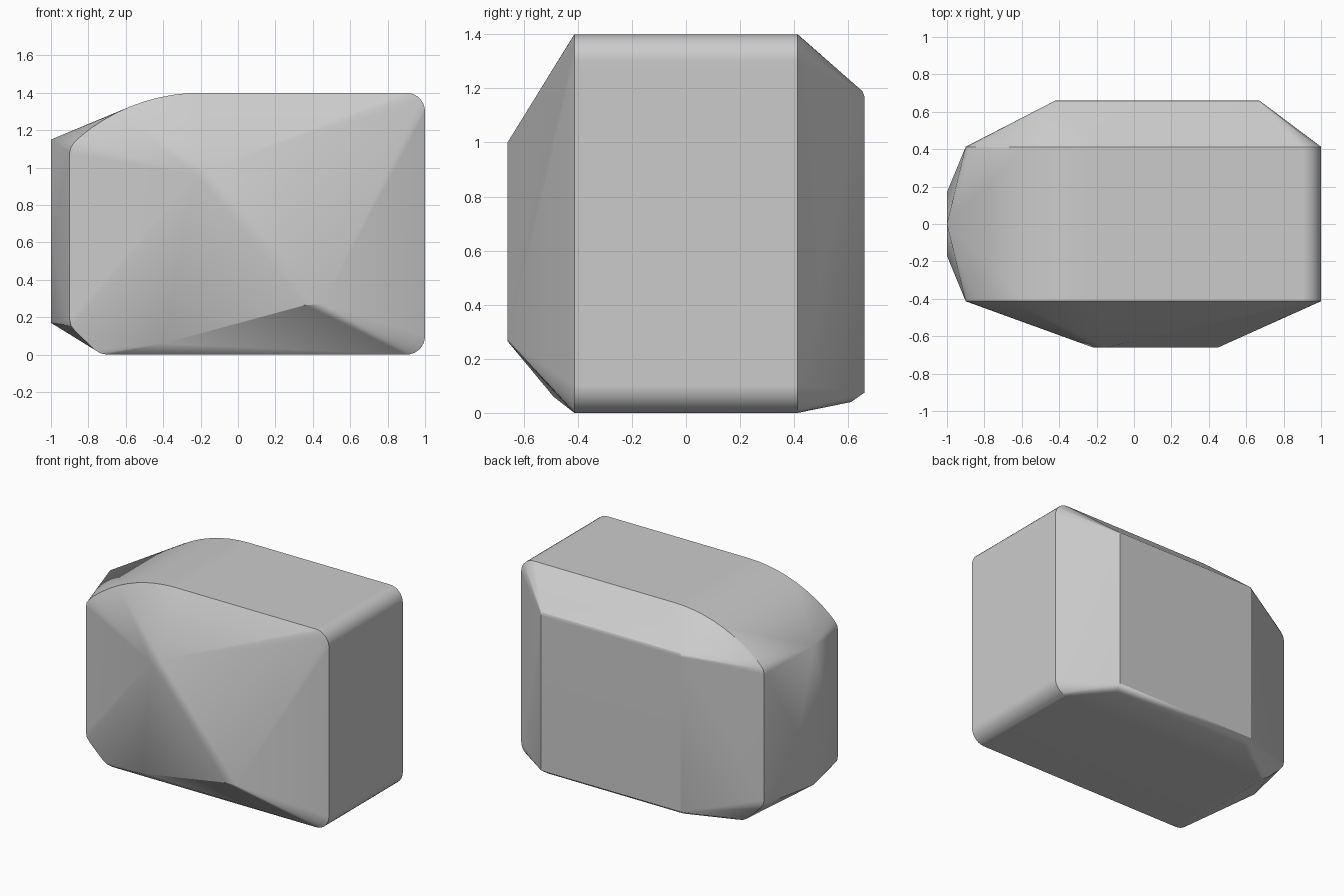
import bpy, bmesh
from math import sin, cos, pi, radians

cube = bpy.data.objects.get("Cube")
if cube:
    bpy.data.objects.remove(cube, do_unlink=True)

HALF = 0.413    # half depth of the main slab
DEPTH = 0.66    # half depth including front and back facets


def arc(cx, cz, r, start, end, steps):
    """Points on a circular arc, angles in degrees."""
    angles = [radians(start + (end - start) * i / steps) for i in range(steps + 1)]
    return [(cx + r * cos(a), cz + r * sin(a)) for a in angles]


# Rounded slab outline
outline = arc(0.9, 0.1, 0.1, -90, 0, 7)
outline += arc(0.9, 1.3, 0.1, 0, 90, 7)
outline += arc(-0.2, 0.4, 1.0, 90, 130, 9)
outline += [(-0.875, 1.135), (-0.893, 1.11), (-0.9, 1.08)]
outline += [(-0.9, 0.19), (-0.893, 0.155), (-0.87, 0.125)]
outline += [(-0.765, 0.025), (-0.735, 0.007), (-0.7, 0.0)]
points = [(x, side * HALF, z) for side in (-1, 1) for x, z in outline]

# Slanted front ridge with blunt ends
points += [(x, -DEPTH, z) for x, z in
           [(-0.22, 0.96), (-0.15, 1.0), (0.36, 0.265), (0.45, 0.27)]]
points += [(-0.4, -0.49, 0.06)]

# Flat back panel with a chamfered lower edge
for x in (-0.42, 0.67):
    points += [(x, DEPTH, 0.075), (x, DEPTH, 1.17), (x, DEPTH - 0.008, 1.19)]
    points += [(x * 0.97, 0.61, 0.04)]

# Faceted point on the right-hand end
points += [(-1, 0, 1.15), (-1, 0, 0.17), (-1, -0.17, 0.6), (-1, 0.17, 0.6)]

# Wrap the points in a convex stone
bm = bmesh.new()
for p in points:
    bm.verts.new(p)
hull = bmesh.ops.convex_hull(bm, input=bm.verts[:])
loose = [v for v in bm.verts if not v.link_faces]
bmesh.ops.delete(bm, geom=loose, context='VERTS')
bmesh.ops.dissolve_limit(bm, angle_limit=radians(0.5),
                         verts=bm.verts[:], edges=bm.edges[:])
bmesh.ops.recalc_face_normals(bm, faces=bm.faces[:])
mesh = bpy.data.meshes.new("stone")
bm.to_mesh(mesh)
bm.free()
stone = bpy.data.objects.new("stone", mesh)
bpy.context.collection.objects.link(stone)

# Plain grey surface
grey = bpy.data.materials.new("stone grey")
grey.use_nodes = True
colour = (0.6, 0.6, 0.6, 1)
grey.diffuse_color = colour
grey.node_tree.nodes["Principled BSDF"].inputs["Base Color"].default_value = colour
mesh.materials.append(grey)

# Smooth the rounded corners, keep the facets crisp
bpy.ops.object.select_all(action='DESELECT')
stone.select_set(True)
bpy.context.view_layer.objects.active = stone
bpy.ops.object.shade_smooth_by_angle(angle=radians(22))
weighted = stone.modifiers.new("facet normals", 'WEIGHTED_NORMAL')
weighted.keep_sharp = True
